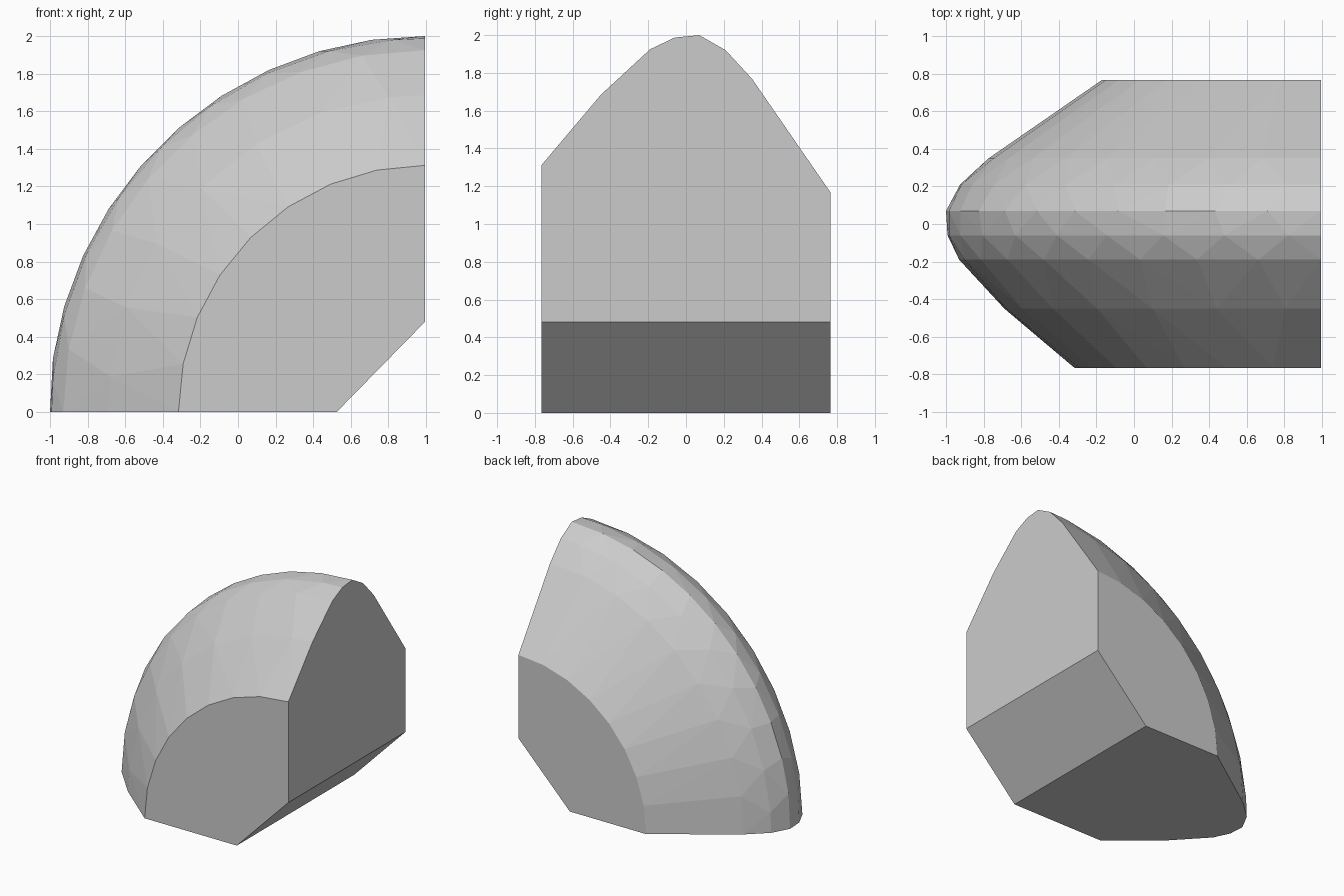
import bpy, bmesh, math

if "Cube" in bpy.data.objects:
    bpy.data.objects.remove(bpy.data.objects["Cube"])

AXIS_X = 0.995     # the quarter-round is swept about the line x = AXIS_X, z = 0
HALF_Y = 0.765

# Cross-section of the rounded crown: (y, radius, segments in the quarter turn, stagger)
RINGS = [(-HALF_Y, 1.312, 8, 0), (-0.45, 1.685, 7, 0.5), (-0.19, 1.925, 9, 0),
         (-0.06, 1.987, 9, 0.5), (0.07, 2.0, 11, 0), (0.21, 1.92, 9, 0.5),
         (0.35, 1.768, 9, 0), (HALF_Y, 1.167, 8, 0)]

bm = bmesh.new()

# Crown: faceted rings, alternately staggered, each including both ends
for y, r, n, shift in RINGS:
    steps = sorted({0, n} | {i + shift for i in range(n)})
    for s in steps:
        a = math.pi / 2 * s / n
        x = max(AXIS_X - r * math.cos(a), -1.0)
        bm.verts.new((x, y, r * math.sin(a)))

# Chamfered inner corner
for y in (-HALF_Y, HALF_Y):
    bm.verts.new((0.525, y, 0))
    bm.verts.new((AXIS_X, y, 0.48))

# Wrap everything in one convex skin, then merge the flat sides
hull = bmesh.ops.convex_hull(bm, input=bm.verts[:])
junk = {g for g in hull["geom_interior"] + hull["geom_unused"]
        if isinstance(g, bmesh.types.BMVert)}
bmesh.ops.delete(bm, geom=list(junk), context='VERTS')
bmesh.ops.dissolve_limit(bm, angle_limit=math.radians(0.5),
                         verts=bm.verts[:], edges=bm.edges[:])
bmesh.ops.recalc_face_normals(bm, faces=bm.faces[:])

mesh = bpy.data.meshes.new("quarter_round_block")
bm.to_mesh(mesh)
bm.free()
block = bpy.data.objects.new("quarter_round_block", mesh)
bpy.context.collection.objects.link(block)
